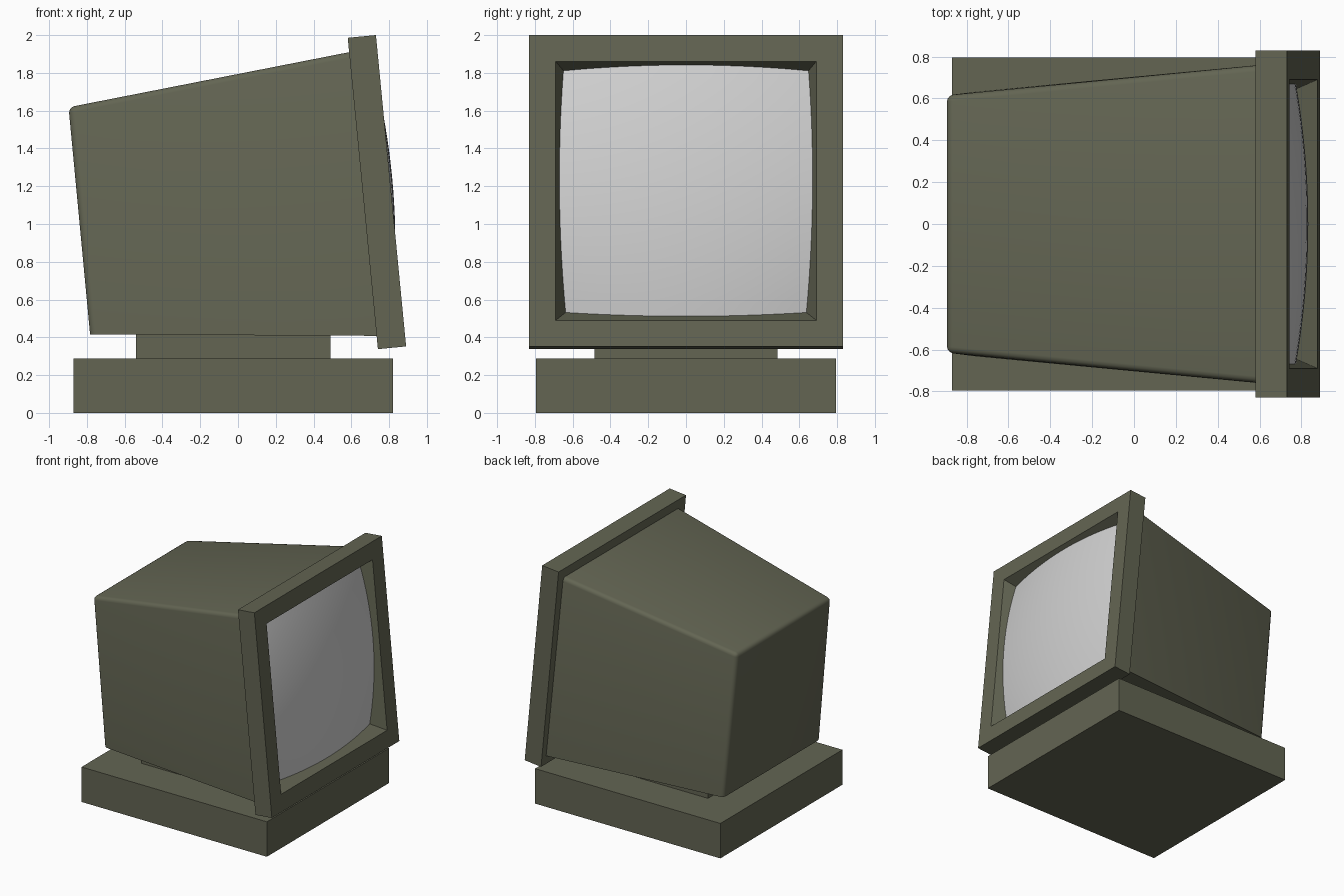
import bpy, bmesh
from mathutils import Vector

if "Cube" in bpy.data.objects:
    bpy.data.objects.remove(bpy.data.objects["Cube"])


def material(name, color):
    m = bpy.data.materials.new(name)
    m.diffuse_color = (*color, 1)
    m.use_nodes = True
    m.node_tree.nodes["Principled BSDF"].inputs["Base Color"].default_value = m.diffuse_color
    return m


OLIVE = material("olive_casing", (0.125, 0.13, 0.086))
GREY = material("pale_grey_glass", (0.64, 0.64, 0.64))


def finish(name, bm, mat, smooth=False):
    bmesh.ops.recalc_face_normals(bm, faces=bm.faces)
    me = bpy.data.meshes.new(name)
    bm.to_mesh(me)
    bm.free()
    ob = bpy.data.objects.new(name, me)
    bpy.context.collection.objects.link(ob)
    me.materials.append(mat)
    if smooth:
        bpy.ops.object.select_all(action='DESELECT')
        ob.select_set(True)
        bpy.context.view_layer.objects.active = ob
        bpy.ops.object.shade_smooth_by_angle(angle=0.6)
    return ob


def loft(rings):
    """Closed skin through four-cornered rings, capped at both ends."""
    bm = bmesh.new()
    loops = [[bm.verts.new(p) for p in r] for r in rings]
    for a, b in zip(loops, loops[1:]):
        for i in range(4):
            j = (i + 1) % 4
            bm.faces.new((a[i], a[j], b[j], b[i]))
    bm.faces.new(loops[0])
    bm.faces.new(loops[-1])
    return bm


def box(name, x0, x1, y, z0, z1):
    rings = [[(x0, -y, z), (x1, -y, z), (x1, y, z), (x0, y, z)] for z in (z0, z1)]
    return finish(name, loft(rings), OLIVE)


# Foot and swivel neck
box("base", -0.87, 0.82, 0.795, 0.0, 0.288)
box("neck", -0.54, 0.49, 0.485, 0.28, 0.43)

# Tapered casing, rounded along its top and back edges
back = [(-0.783, -0.63, 0.415), (-0.783, 0.63, 0.415),
        (-0.897, 0.615, 1.618), (-0.897, -0.615, 1.618)]
front = [(0.75, -0.775, 0.408), (0.75, 0.775, 0.408),
         (0.606, 0.76, 1.913), (0.606, -0.76, 1.913)]
bm = loft([back, front])
bm.verts.ensure_lookup_table()
V = bm.verts
edges = [bm.edges.get((V[a], V[b])) for a, b in
         ((1, 2), (2, 3), (3, 0), (2, 6), (3, 7))]
bmesh.ops.bevel(bm, geom=edges, offset=0.03, segments=3, profile=0.5, affect='EDGES')
finish("casing", bm, OLIVE, True)

# Tilted bezel plane: up direction, outward direction, lower front corner
UP = Vector((-0.0965, 0, 0.9953))
OUT = Vector((0.9953, 0, 0.0965))
CORNER = Vector((0.89, 0, 0.352))
H = 1.656


def on_bezel(y, v, depth):
    return CORNER + UP * v - OUT * depth + Vector((0, y, 0))


def bezel_ring(y, v0, v1, depth):
    return [on_bezel(-y, v0, depth), on_bezel(y, v0, depth),
            on_bezel(y, v1, depth), on_bezel(-y, v1, depth)]


# Bezel with a tapered screen recess
W, V0, V1, TAPER, DEEP = 0.69, 0.139, 1.516, 0.45, 0.135
t = TAPER * DEEP
finish("bezel", loft([
    bezel_ring(0.83, 0, H, 0.15),
    bezel_ring(0.83, 0, H, 0),
    bezel_ring(W, V0, V1, 0),
    bezel_ring(W - t, V0 + t, V1 - t, DEEP)]), OLIVE)


# Bulging screen whose rim follows the recess walls
def sag(s, t):
    return -0.012 + 0.057 * s * s + 0.06 * t * t - 0.013 * t


N = 20
mid, half = (V0 + V1) / 2, (V1 - V0) / 2
bm = bmesh.new()
grid = []
for i in range(N + 1):
    s = 2 * i / N - 1
    row = []
    for j in range(N + 1):
        t = 2 * j / N - 1
        y = s * (W + 0.002 - TAPER * sag(1, t))
        v = mid + t * (half + 0.002 - TAPER * sag(s, 1 if t > 0 else -1))
        row.append(bm.verts.new(on_bezel(y, v, sag(s, t))))
    grid.append(row)
for i in range(N):
    for j in range(N):
        bm.faces.new((grid[i][j], grid[i + 1][j], grid[i + 1][j + 1], grid[i][j + 1]))
screen = finish("screen", bm, GREY, True)
if screen.data.polygons[N * N // 2].normal.x < 0:
    screen.data.flip_normals()
